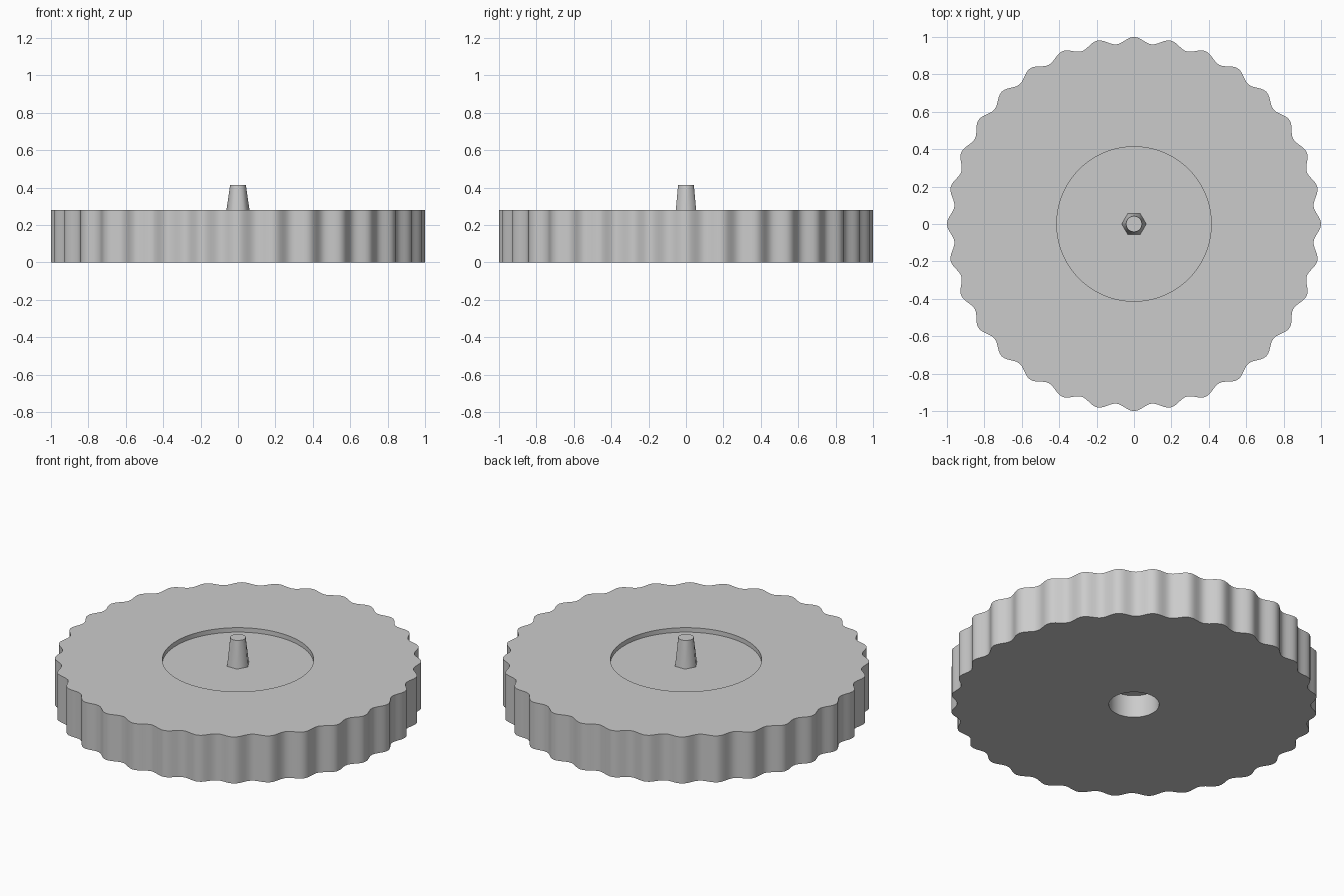
import bpy
import bmesh
from math import cos, sin, pi, radians

if "Cube" in bpy.data.objects:
    bpy.data.objects.remove(bpy.data.objects["Cube"])

SEGMENTS = 384
LOBES = 32

grey = bpy.data.materials.new("plain_grey")
grey.use_nodes = True
colour = (0.6, 0.6, 0.6, 1)
grey.diffuse_color = colour
grey.node_tree.nodes["Principled BSDF"].inputs["Base Color"].default_value = colour


def circle(bm, radius, z, count, wave=0.0):
    """Ring of vertices, optionally scalloped into lobes."""
    ring = []
    for i in range(count):
        a = 2 * pi * i / count
        r = radius + wave * cos(LOBES * a)
        ring.append(bm.verts.new((r * cos(a), r * sin(a), z)))
    return ring


def finish(bm, name, angle):
    bmesh.ops.recalc_face_normals(bm, faces=bm.faces)
    mesh = bpy.data.meshes.new(name)
    bm.to_mesh(mesh)
    bm.free()
    mesh.materials.append(grey)
    obj = bpy.data.objects.new(name, mesh)
    bpy.context.collection.objects.link(obj)
    bpy.ops.object.select_all(action="DESELECT")
    obj.select_set(True)
    bpy.context.view_layer.objects.active = obj
    bpy.ops.object.shade_smooth_by_angle(angle=radians(angle))


# Scalloped disc: blind hole below, fluted rim, shallow recess on top
bm = bmesh.new()
profile = [(0.137, 0.135, 0), (0.137, 0, 0), (0.9825, 0, 0.0175),
           (0.9825, 0.28, 0.0175), (0.413, 0.28, 0), (0.413, 0.253, 0)]
rings = [circle(bm, r, z, SEGMENTS, wave) for r, z, wave in profile]
for low, high in zip(rings, rings[1:]):
    for i in range(SEGMENTS):
        j = (i + 1) % SEGMENTS
        bm.faces.new((low[i], low[j], high[j], high[i]))
bm.faces.new(rings[0])
bm.faces.new(rings[-1])
finish(bm, "scalloped_disc", 35)

# Centre post: hexagonal foot lofting into a round tip
bm = bmesh.new()
circle(bm, 0.066, 0.25, 6)
circle(bm, 0.042, 0.415, 48)
bmesh.ops.convex_hull(bm, input=bm.verts)
bmesh.ops.dissolve_limit(bm, angle_limit=radians(0.5), verts=bm.verts, edges=bm.edges)
finish(bm, "centre_post", 20)
